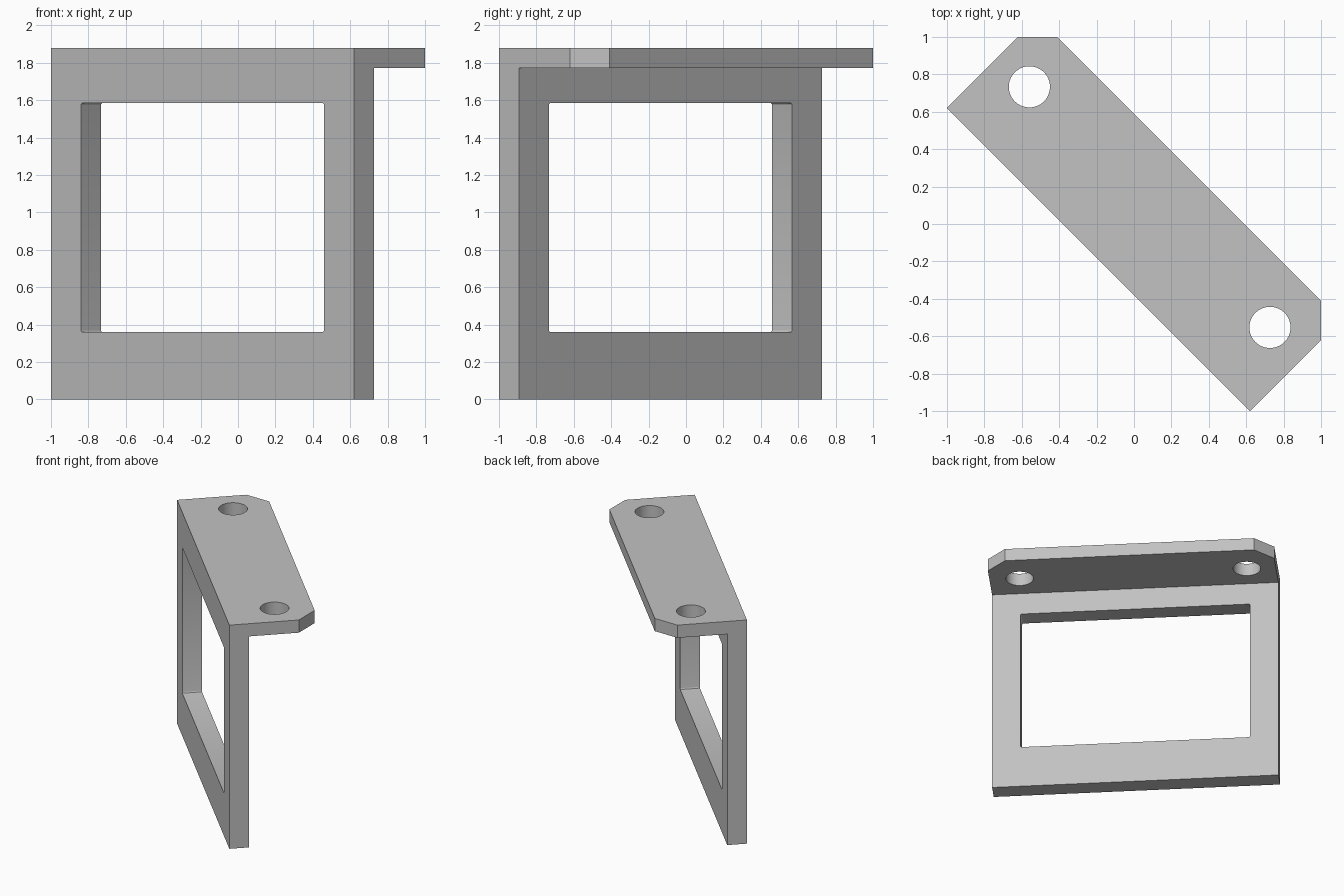
import bpy, bmesh
from math import pi, radians
from mathutils import Matrix

cube = bpy.data.objects.get("Cube")
if cube:
    bpy.data.objects.remove(cube, do_unlink=True)

HALF = 1.146                                # half length along the bracket
FRONT, INNER, BACK = -0.269, -0.117, 0.417  # wall front, wall back, flange edge
TOP, UNDER = 1.88, 1.773                    # flange top and underside
CHAMFER = 0.149

grey = bpy.data.materials.new("plain grey")
grey.use_nodes = True
colour = (0.54, 0.54, 0.54, 1)
grey.diffuse_color = colour
grey.node_tree.nodes["Principled BSDF"].inputs["Base Color"].default_value = colour


def prism(name, points, direction):
    """Solid made by sweeping a flat outline along a direction."""
    bm = bmesh.new()
    face = bm.faces.new([bm.verts.new(p) for p in points])
    swept = bmesh.ops.extrude_face_region(bm, geom=[face])
    verts = [g for g in swept["geom"] if isinstance(g, bmesh.types.BMVert)]
    bmesh.ops.translate(bm, vec=direction, verts=verts)
    bmesh.ops.recalc_face_normals(bm, faces=bm.faces)
    return to_object(name, bm)


def to_object(name, bm):
    mesh = bpy.data.meshes.new(name)
    bm.to_mesh(mesh)
    bm.free()
    mesh.materials.append(grey)
    obj = bpy.data.objects.new(name, mesh)
    bpy.context.collection.objects.link(obj)
    return obj


# L-shaped body: upright wall with a flange along its top
profile = [(FRONT, 0), (INNER, 0), (INNER, UNDER), (BACK, UNDER), (BACK, TOP), (FRONT, TOP)]
bracket = prism("bracket", [(-HALF, y, z) for y, z in profile], (2 * HALF, 0, 0))
cutters = []

# Window opening with slightly eased corners
bm = bmesh.new()
bmesh.ops.create_cube(bm, size=1, matrix=Matrix.Translation((0, -0.193, 0.9725))
                      @ Matrix.Diagonal((1.838, 0.4, 1.225, 1)))
corners = [e for e in bm.edges if abs(e.verts[0].co.y - e.verts[1].co.y) > 0.1]
bmesh.ops.bevel(bm, geom=corners, offset=0.012, segments=3, profile=0.5, affect='EDGES')
cutters.append(to_object("window_cutter", bm))

# Bolt holes and clipped back corners at both ends of the flange
for side, hole_x in ((-1, -0.914), (1, 0.905)):
    bm = bmesh.new()
    bmesh.ops.create_cone(bm, cap_ends=True, segments=64, radius1=0.11, radius2=0.11,
                          depth=0.4, matrix=Matrix.Translation((hole_x, 0.123, 1.83)))
    cutters.append(to_object("hole_cutter", bm))
    reach = CHAMFER + 0.1
    tip = [(side * (HALF + 0.1), BACK - reach), (side * (HALF + 0.1), BACK + 0.1),
           (side * (HALF - reach), BACK + 0.1)]
    cutters.append(prism("corner_cutter", [(x, y, 1.6) for x, y in tip], (0, 0, 0.5)))

for cutter in cutters:
    mod = bracket.modifiers.new(cutter.name, 'BOOLEAN')
    mod.operation, mod.solver, mod.object = 'DIFFERENCE', 'EXACT', cutter

# Bake the cuts, then discard the cutters
depsgraph = bpy.context.evaluated_depsgraph_get()
baked = bpy.data.meshes.new_from_object(bracket.evaluated_get(depsgraph))
bracket.modifiers.clear()
bracket.data = baked
baked.materials.clear()
baked.materials.append(grey)
for cutter in cutters:
    bpy.data.objects.remove(cutter, do_unlink=True)

# Turn the bracket diagonally and keep its edges crisp
baked.transform(Matrix.Rotation(-pi / 4, 4, 'Z'))
bpy.ops.object.select_all(action='DESELECT')
bracket.select_set(True)
bpy.context.view_layer.objects.active = bracket
bpy.ops.object.shade_smooth_by_angle(angle=radians(30))
